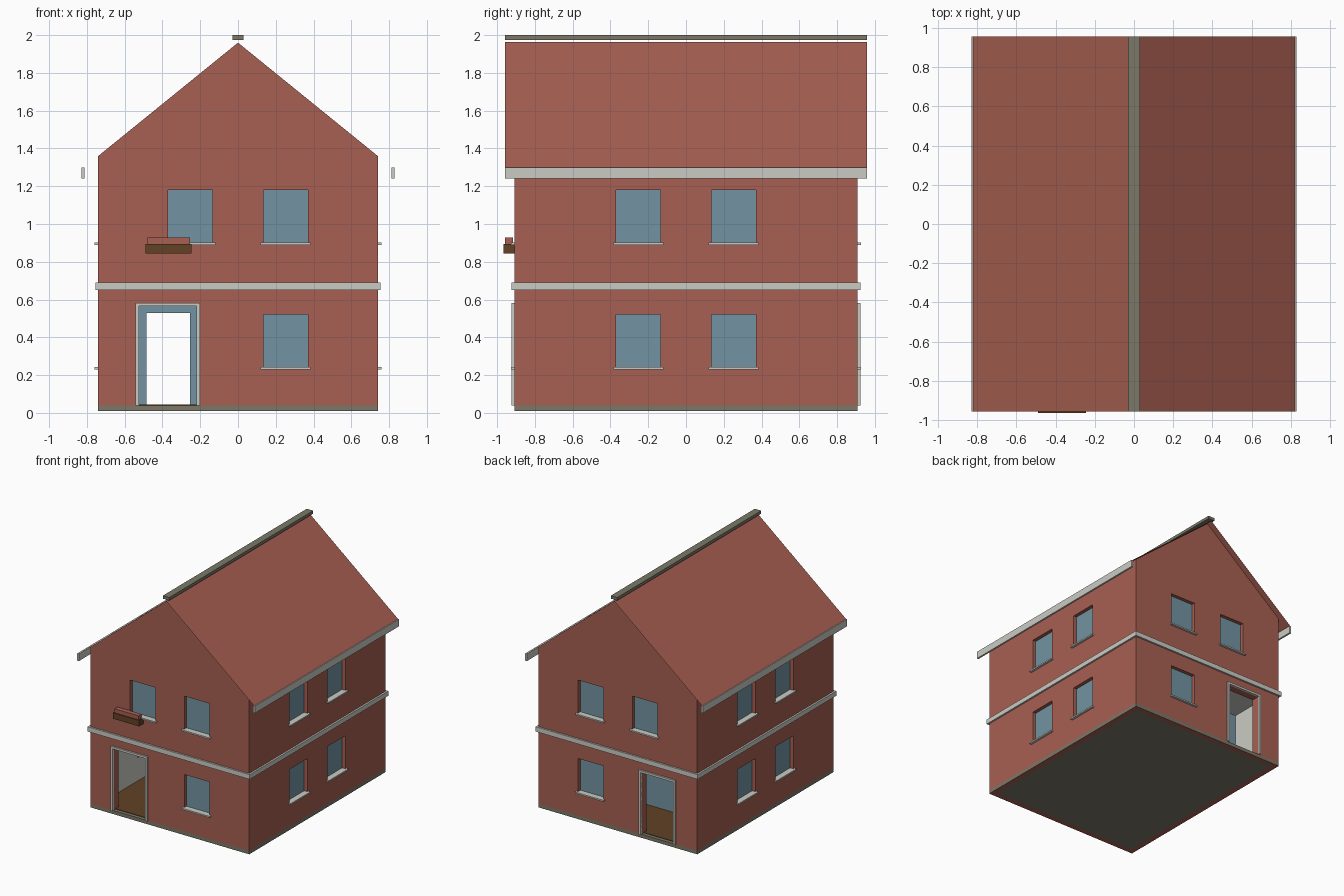
import bpy, bmesh
from math import radians
from mathutils import Matrix, Vector

cube = bpy.data.objects.get("Cube")
if cube:
    bpy.data.objects.remove(cube, do_unlink=True)


def material(name, r, g, b):
    m = bpy.data.materials.new(name)
    m.use_nodes = True
    m.diffuse_color = (r, g, b, 1)
    m.node_tree.nodes["Principled BSDF"].inputs["Base Color"].default_value = (r, g, b, 1)
    return m


BRICK = material("brick red", 0.39, 0.115, 0.084)
TRIM = material("pale grey trim", 0.6, 0.6, 0.56)
GLASS = material("blue grey glass", 0.17, 0.295, 0.36)
STONE = material("dark stone", 0.2, 0.185, 0.14)
WOOD = material("brown wood", 0.122, 0.054, 0.018)

HX, HY = 0.74, 0.9075            # half width and half depth of the walls
BASE, FLOOR, EAVES, APEX = 0.01, 0.04, 1.36, 1.96
WALL = 0.065                     # wall thickness
DOOR_X, DOOR_W, DOOR_TOP = -0.3725, 0.305, 0.565
WIN_W, WIN_H, WIN_X = 0.235, 0.28, 0.2525
LOW, HIGH = 0.24, 0.9            # sill heights of both storeys


def finish(name, bm, mats, place=Matrix()):
    mesh = bpy.data.meshes.new(name)
    bm.to_mesh(mesh)
    bm.free()
    for m in mats:
        mesh.materials.append(m)
    obj = bpy.data.objects.new(name, mesh)
    obj.matrix_world = place
    bpy.context.collection.objects.link(obj)
    return obj


def add_box(bm, x, y, z):
    size = Matrix.Diagonal((x[1] - x[0], y[1] - y[0], z[1] - z[0], 1))
    centre = Vector((sum(x) / 2, sum(y) / 2, sum(z) / 2))
    bmesh.ops.create_cube(bm, size=1, matrix=Matrix.Translation(centre) @ size)


def box(name, x, y, z, mat, place=Matrix()):
    bm = bmesh.new()
    add_box(bm, x, y, z)
    return finish(name, bm, [mat], place)


def sheet(name, points, mat):
    bm = bmesh.new()
    bm.faces.new([bm.verts.new(p) for p in points])
    return finish(name, bm, [mat])


def panel(name, half, y, bottom, top, holes, mats, place=Matrix(), thick=0):
    """Upright panel facing -y with rectangular holes (u0, u1, z0, z1)."""
    us = sorted({-half, half, *[u for h in holes for u in h[:2]]})
    zs = sorted({bottom, top, *[z for h in holes for z in h[2:]]})
    bm = bmesh.new()
    for u0, u1 in zip(us, us[1:]):
        for z0, z1 in zip(zs, zs[1:]):
            u, z = (u0 + u1) / 2, (z0 + z1) / 2
            if any(h[0] < u < h[1] and h[2] < z < h[3] for h in holes):
                continue
            corners = [(u0, z0), (u1, z0), (u1, z1), (u0, z1)]
            bm.faces.new([bm.verts.new((a, y, b)) for a, b in corners])
    bmesh.ops.remove_doubles(bm, verts=bm.verts, dist=1e-5)
    obj = finish(name, bm, mats, place)
    if thick:
        mod = obj.modifiers.new("thickness", 'SOLIDIFY')
        mod.thickness = thick
        mod.offset = -1
        mod.material_offset = 1      # pale inner lining
        mod.material_offset_rim = 0
    return obj


def window(side, u, sill, d, place):
    glass_y = -d + 0.03
    box(side + "_window_glass", (u - WIN_W / 2, u + WIN_W / 2), (glass_y, glass_y + 0.008),
        (sill, sill + WIN_H), GLASS, place)
    reach = WIN_W / 2 + 0.015
    box(side + "_window_sill", (u - reach, u + reach), (-d - 0.02, glass_y),
        (sill - 0.01, sill + 0.002), TRIM, place)


def door_frame(side, u, d, place):
    bm = bmesh.new()
    w, t, y = DOOR_W / 2, 0.018, (-d - 0.015, -d + 0.005)
    add_box(bm, (u - w - t, u - w), y, (FLOOR, DOOR_TOP + t))
    add_box(bm, (u + w, u + w + t), y, (FLOOR, DOOR_TOP + t))
    add_box(bm, (u - w, u + w), y, (DOOR_TOP, DOOR_TOP + t))
    finish(side + "_door_frame", bm, [TRIM], place)


# Four walls with window openings, doors at the front and back
for i, side in enumerate(["front", "right", "back", "left"]):
    place = Matrix.Rotation(radians(90 * i), 4, 'Z')
    gable_side = i % 2 == 0
    half, d = (HX, HY) if gable_side else (HY, HX)
    door_u = DOOR_X if side == "front" else -DOOR_X
    holes = []
    for u in (-WIN_X, WIN_X):
        for sill in (LOW, HIGH):
            if gable_side and sill == LOW and u * door_u > 0:
                continue
            window(side, u, sill, d, place)
            holes.append((u - WIN_W / 2, u + WIN_W / 2, sill, sill + WIN_H))
    if gable_side:
        holes.append((door_u - DOOR_W / 2, door_u + DOOR_W / 2, FLOOR, DOOR_TOP))
        door_frame(side, door_u, d, place)
    panel(side + "_wall", half, -d, FLOOR, EAVES, holes, [BRICK, TRIM], place, WALL)

# Plinth slab, with the wall footing showing as a rim underneath
bm = bmesh.new()
add_box(bm, (-HX, HX), (-HY, HY), (BASE, FLOOR))
bm.normal_update()
under = [f for f in bm.faces if f.normal.z < -0.5]
rim = bmesh.ops.inset_region(bm, faces=under, thickness=WALL)["faces"]
for f in rim:
    f.material_index = 1
finish("plinth", bm, [STONE, BRICK])

# Interior: wooden floor, partition with doorway, storey slab showing as a band
box("ground_floor", (-HX + WALL, HX - WALL), (-HY + 0.03, HY - 0.03), (FLOOR, FLOOR + 0.004), WOOD)
panel("partition", HX - WALL, 0.45, FLOOR, 0.65, [(-0.485, -0.255, FLOOR, 0.53)], [GLASS])
box("storey_band", (-HX - 0.015, HX + 0.015), (-HY - 0.015, HY + 0.015), (0.65, 0.69), TRIM)

# Gables
for name, s in (("front_gable", -1), ("back_gable", 1)):
    sheet(name, [(s * HX, s * HY, EAVES), (-s * HX, s * HY, EAVES), (0, s * HY, APEX)][::-1], BRICK)

# Roof slopes, eaves boards and ridge cap
ROOF_Y, EDGE_X, EDGE_Z = 0.9575, 0.82, 1.30
for name, s in (("right", 1), ("left", -1)):
    sheet(name + "_roof_slope", [(0, -s * ROOF_Y, APEX + 0.004), (s * EDGE_X, -s * ROOF_Y, EDGE_Z),
                                 (s * EDGE_X, s * ROOF_Y, EDGE_Z), (0, s * ROOF_Y, APEX + 0.004)], BRICK)
    box(name + "_eaves_board", sorted((s * 0.812, s * 0.828)), (-ROOF_Y, ROOF_Y), (1.24, EDGE_Z), TRIM)
box("ridge_cap", (-0.03, 0.03), (-ROOF_Y, ROOF_Y), (1.975, 2.0), STONE)

# Flower box on the front
box("flower_box", (-0.49, -0.245), (-0.965, -HY), (0.845, 0.895), WOOD)
box("flowers", (-0.48, -0.255), (-0.957, -0.917), (0.895, 0.928), BRICK)
